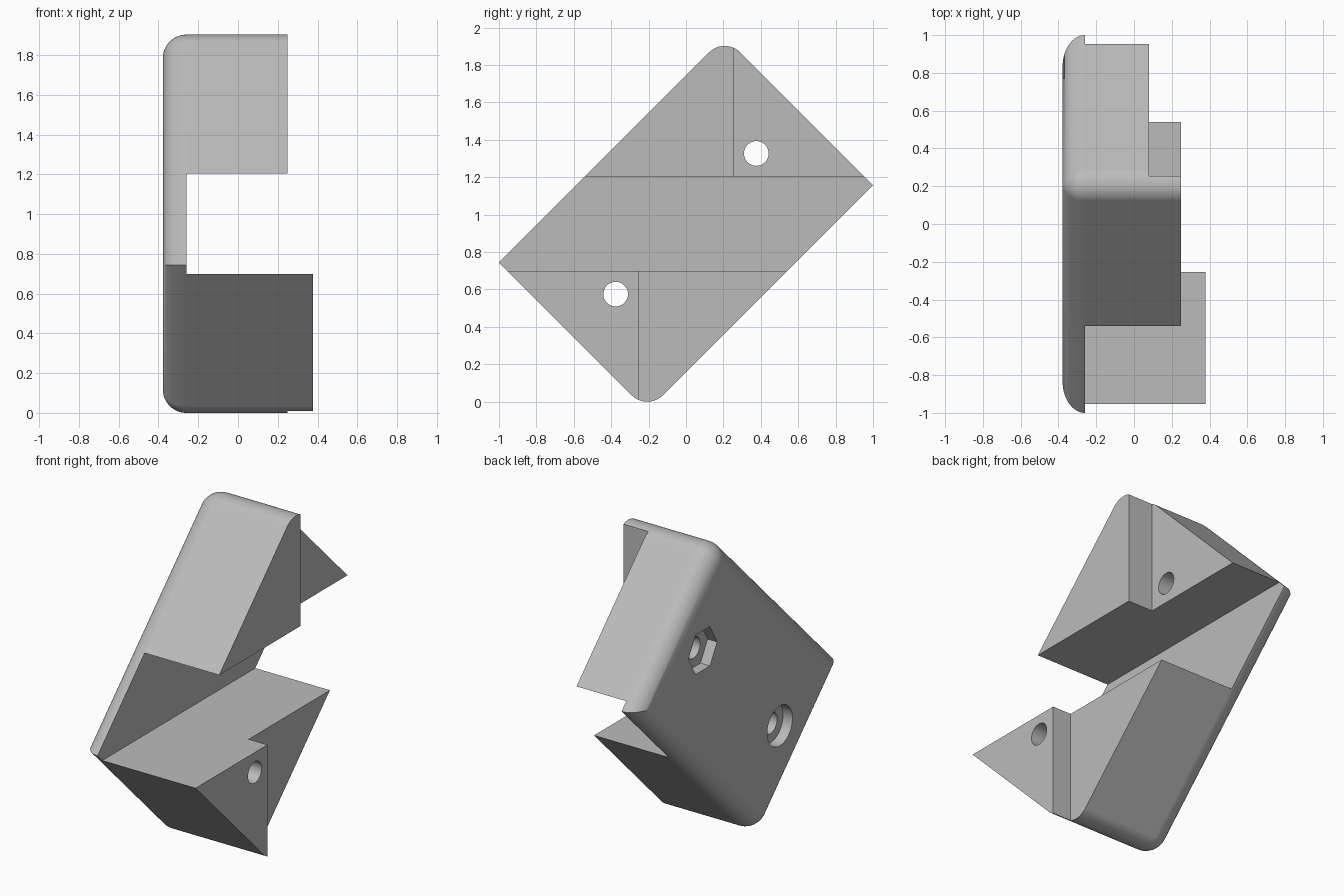
import bpy, bmesh, math
from mathutils import Vector

if "Cube" in bpy.data.objects:
    bpy.data.objects.remove(bpy.data.objects["Cube"], do_unlink=True)

HALF_X = 0.378              # half width of the body
R = 0.118                   # edge and corner radius
H = 0.207                   # sideways offset of the rounded corners
ZC = 1 - R * (math.sqrt(2) - 1)
A, B = (1 + H) / math.sqrt(2), (1 - H) / math.sqrt(2)
SLOT = 0.253                # half height of the slot, also the step position
STEPS = 16

grey = bpy.data.materials.new("light_grey")
grey.use_nodes = True
colour = (0.5, 0.5, 0.5, 1)
grey.diffuse_color = colour
grey.node_tree.nodes["Principled BSDF"].inputs["Base Color"].default_value = colour


def make_object(name, bm):
    bmesh.ops.recalc_face_normals(bm, faces=bm.faces)
    mesh = bpy.data.meshes.new(name)
    bm.to_mesh(mesh)
    bm.free()
    mesh.materials.append(grey)
    obj = bpy.data.objects.new(name, mesh)
    bpy.context.collection.objects.link(obj)
    return obj


def ring(bm, x, inset):
    """Tilted rectangle with two rounded and two sharp corners."""
    pts = []
    for s in (1, -1):
        pts.append((s * (A - inset), -s * (B - inset)))
        for i in range(STEPS + 1):
            a = math.pi / 2 * i / STEPS
            pts.append((s * (A - R + (R - inset) * math.cos(a)),
                        s * (B - R + (R - inset) * math.sin(a))))
    k = math.sqrt(0.5)
    return [bm.verts.new((x, (u - v) * k, ZC + (u + v) * k)) for u, v in pts]


def box(lo, hi):
    bm = bmesh.new()
    bmesh.ops.create_cube(bm, size=1)
    for v in bm.verts:
        v.co = Vector([l if c < 0 else h for c, l, h in zip(v.co, lo, hi)])
    return make_object("cutter", bm)


def bore(y, z, radius, sides, x0, x1):
    """Prism along x with a corner pointing to +y."""
    bm = bmesh.new()
    ends = [[bm.verts.new((x, y + radius * math.cos(math.tau * i / sides),
                           z + radius * math.sin(math.tau * i / sides)))
             for i in range(sides)] for x in (x0, x1)]
    for e in ends:
        bm.faces.new(e)
    for i in range(sides):
        j = (i + 1) % sides
        bm.faces.new((ends[0][i], ends[0][j], ends[1][j], ends[1][i]))
    return make_object("cutter", bm)


# Body: filleted outer face, straight sides
bm = bmesh.new()
rings = []
for i in range(STEPS + 1):
    a = math.pi / 2 * i / STEPS
    rings.append(ring(bm, -HALF_X + R * (1 - math.sin(a)), R * (1 - math.cos(a))))
rings.reverse()
rings.append(ring(bm, HALF_X, 0))
for p, q in zip(rings, rings[1:]):
    for i in range(len(p)):
        j = (i + 1) % len(p)
        bm.faces.new((p[i], p[j], q[j], q[i]))
bm.faces.new(rings[0])
bm.faces.new(rings[-1])
bmesh.ops.remove_doubles(bm, verts=bm.verts, dist=1e-5)
body = make_object("clamp_body", bm)

# Slot, stepped blocks, through holes, nut pocket and screw head recess
hole = 0.376
cutters = [
    box((R - HALF_X, -3, ZC - SLOT), (3, 3, ZC + SLOT)),
    box((0.25, -3, ZC), (3, 3, 3)),
    box((0.25, -SLOT, -3), (3, 3, ZC + 0.1)),
    box((0.08, SLOT, ZC), (3, 3, 3)),
    bore(hole, ZC + hole, 0.066, 48, -1, 1),
    bore(-hole, ZC - hole, 0.066, 48, -1, 1),
    bore(hole, ZC + hole, 0.14, 6, -1, 0.065 - HALF_X),
    bore(-hole, ZC - hole, 0.123, 48, -1, 0.065 - HALF_X),
]
bpy.ops.object.select_all(action="DESELECT")
bpy.context.view_layer.objects.active = body
body.select_set(True)
for c in cutters:
    c.hide_render = True
    mod = body.modifiers.new("cut", "BOOLEAN")
    mod.operation, mod.solver, mod.object = "DIFFERENCE", "EXACT", c
    bpy.ops.object.modifier_apply(modifier=mod.name)
    bpy.data.objects.remove(c, do_unlink=True)

# Smooth fillets and bores, crisp edges elsewhere
bpy.ops.object.shade_smooth_by_angle(angle=math.radians(30))
weighted = body.modifiers.new("weighted_normals", "WEIGHTED_NORMAL")
weighted.keep_sharp = True
